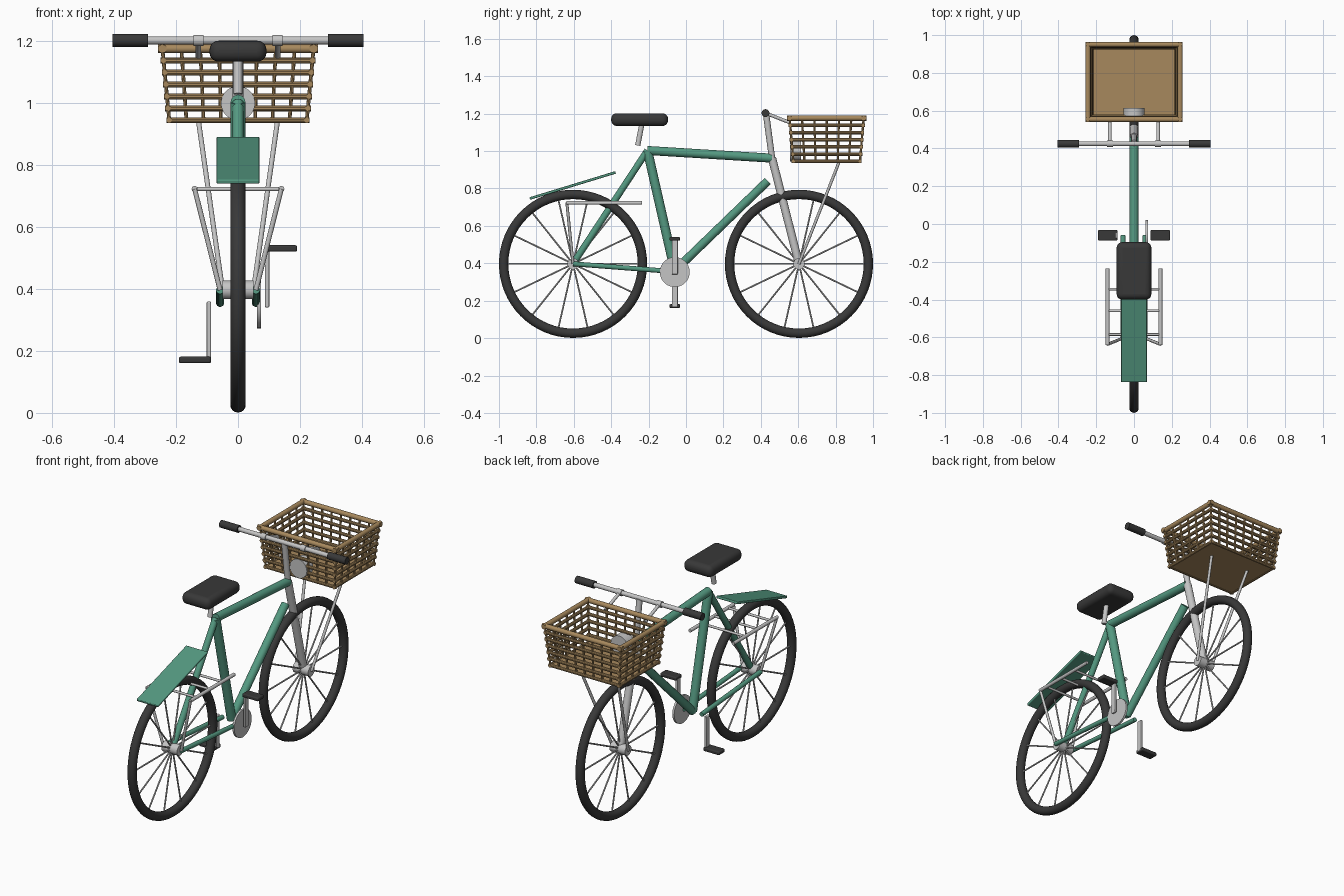
import bpy, bmesh, math
from mathutils import Vector, Matrix

cube = bpy.data.objects.get("Cube")
if cube:
    bpy.data.objects.remove(cube)


def material(name, rgb):
    m = bpy.data.materials.new(name)
    m.use_nodes = True
    m.diffuse_color = (*rgb, 1)
    m.node_tree.nodes["Principled BSDF"].inputs["Base Color"].default_value = (*rgb, 1)
    return m


GREEN = material("frame green", (0.09, 0.32, 0.22))
METAL = material("light metal", (0.56, 0.56, 0.56))
BLACK = material("dark rubber", (0.04, 0.04, 0.04))
WICKER = material("wicker tan", (0.39, 0.25, 0.11))


def finish(name, bm, mat):
    me = bpy.data.meshes.new(name)
    bm.to_mesh(me)
    bm.free()
    me.materials.append(mat)
    me.shade_smooth()
    me.set_sharp_from_angle(angle=math.radians(35))
    ob = bpy.data.objects.new(name, me)
    bpy.context.collection.objects.link(ob)
    return ob


def rods(name, mat, items, sides=16):
    """One object made of straight round rods (start, end, radius)."""
    bm = bmesh.new()
    for a, b, r in items:
        a, b = Vector(a), Vector(b)
        turn = (b - a).to_track_quat('Z', 'Y').to_matrix().to_4x4()
        bmesh.ops.create_cone(bm, cap_ends=True, segments=sides, radius1=r, radius2=r,
                              depth=(b - a).length,
                              matrix=Matrix.Translation((a + b) / 2) @ turn)
    return finish(name, bm, mat)


def box(name, mat, centre, size, bevel, tilt=0, segments=3):
    bm = bmesh.new()
    bmesh.ops.create_cube(bm, size=1, matrix=Matrix.Translation(centre)
                          @ Matrix.Rotation(tilt, 4, 'X') @ Matrix.Diagonal((*size, 1)))
    ob = finish(name, bm, mat)
    mod = ob.modifiers.new("rounding", 'BEVEL')
    mod.width, mod.segments = bevel, segments
    return ob


# Wheels: tyre, spokes and hub
AXLE_Z, AXLE_Y = 0.397, 0.604
for end, y in (("rear", -AXLE_Y), ("front", AXLE_Y)):
    bpy.ops.mesh.primitive_torus_add(major_radius=0.371, minor_radius=0.025,
                                     major_segments=64, minor_segments=16,
                                     location=(0, y, AXLE_Z), rotation=(0, math.pi / 2, 0))
    tyre = bpy.context.object
    tyre.name = end + "_tyre"
    tyre.data.materials.append(BLACK)
    tyre.data.shade_smooth()
    spokes = []
    for i in range(14):
        t = math.tau * i / 14
        spokes.append(((0, y, AXLE_Z),
                       (0, y + 0.36 * math.cos(t), AXLE_Z + 0.36 * math.sin(t)), 0.0045))
    rods(end + "_spokes", METAL, spokes, 8)
    rods(end + "_hub", METAL, [((-0.05, y, AXLE_Z), (0.05, y, AXLE_Z), 0.03)], 24)

# Frame tubes
seat_top, crank = (0, -0.206, 1.003), (0, -0.06, 0.36)
head, rear_axle = (0, 0.46, 0.962), (0, -AXLE_Y, AXLE_Z)
rods("top_tube", GREEN, [(seat_top, head, 0.024)])
rods("seat_tube", GREEN, [(seat_top, crank, 0.025)])
rods("down_tube", GREEN, [(crank, (0, 0.437, 0.84), 0.023)])
rods("seat_stay", GREEN, [(seat_top, rear_axle, 0.018)])
rods("chain_stays", GREEN, [((s * 0.058, -AXLE_Y, AXLE_Z), (s * 0.058, -0.06, 0.355), 0.013)
                            for s in (-1, 1)])

# Fork, stem and handlebar
rods("fork", METAL, [(head, (0, AXLE_Y, AXLE_Z), 0.022)])
rods("stem", METAL, [(head, (0, 0.428, 1.2), 0.017)])
BAR = (0.425, 1.203)
rods("handlebar", METAL, [((-0.39, *BAR), (0.39, *BAR), 0.013)])
rods("handle_grips", BLACK, [((s * 0.29, *BAR), (s * 0.406, *BAR), 0.021) for s in (-1, 1)])

# Saddle and post
box("saddle", BLACK, (0, -0.248, 1.168), (0.184, 0.304, 0.068), 0.03, segments=5)
rods("seat_post", METAL, [((0, -0.258, 1.03), (0, -0.235, 1.15), 0.014)])

# Rear mudguard plate
rise, run = 0.14, 0.459
box("rear_mudguard", GREEN, (0, -0.606, 0.816), (0.138, math.hypot(rise, run), 0.014),
    0.004, math.atan2(rise, run))

# Luggage rack
RACK_Z, RACK_X = 0.723, 0.14
rack = [((-RACK_X, y, RACK_Z), (RACK_X, y, RACK_Z), 0.007) for y in (-0.345, -0.46, -0.585)]
for s in (-1, 1):
    rack.append(((s * RACK_X, -0.64, RACK_Z), (s * RACK_X, -0.235, RACK_Z), 0.01))
    rack.append(((s * RACK_X, -0.637, RACK_Z), (s * 0.058, -AXLE_Y, AXLE_Z), 0.008))
rods("luggage_rack", METAL, rack, 12)

# Chainring, cranks and pedals
rods("chainring", METAL, [((0.062, -0.06, 0.353), (0.074, -0.06, 0.353), 0.08)], 40)
for side, s in (("left", 1), ("right", -1)):
    box(side + "_crank", METAL, (s * 0.094, -0.06, 0.35 + s * 0.088),
        (0.014, 0.032, 0.195), 0.004)
    box(side + "_pedal", BLACK, (s * 0.139, -0.06, 0.351 + s * 0.18),
        (0.104, 0.056, 0.021), 0.006)

# Basket: stacked rails that widen upward, stakes, rim and floor
LOW, HIGH, MID_Y = 0.945, 1.176, 0.752


def corners(t):
    hx, hy = 0.222 + 0.022 * t, 0.178 + 0.02 * t
    z = LOW + (HIGH - LOW) * t
    return [Vector((sx * hx, MID_Y + sy * hy, z))
            for sx, sy in ((-1, -1), (1, -1), (1, 1), (-1, 1))]


def ring(t, r):
    c = corners(t)
    out = []
    for i in range(4):
        a, b = c[i], c[(i + 1) % 4]
        d = (b - a).normalized() * r
        out.append((a - d, b + d, r))
    return out


rails = []
for k in range(6):
    rails += ring(k / 6, 0.0095)
rods("basket_rails", WICKER, rails, 10)
rods("basket_rim", WICKER, ring(1, 0.014), 12)
stakes = []
lower, upper = corners(0), corners(1)
for i in range(4):
    j = (i + 1) % 4
    count = 8 if i % 2 == 0 else 6
    for k in range(count):
        f = k / count
        stakes.append((lower[i].lerp(lower[j], f), upper[i].lerp(upper[j], f), 0.006))
rods("basket_stakes", WICKER, stakes, 8)
box("basket_floor", WICKER, (0, MID_Y, LOW), (0.444, 0.356, 0.012), 0.003)

# Basket brackets and struts
for s in (-1, 1):
    side = "left" if s > 0 else "right"
    x = s * 0.128
    rods(side + "_basket_bracket", METAL,
         [((x, 0.425, 1.203), (x, 0.56, 1.15), 0.009),
          ((x - 0.016, *BAR), (x + 0.016, *BAR), 0.018)])
    rods(side + "_basket_strut", METAL,
         [((x, 0.82, LOW), (s * 0.05, AXLE_Y, AXLE_Z), 0.008)])

# Headlamp
rods("headlamp", METAL, [((0, 0.555, 1.0), (0, 0.615, 1.0), 0.055)], 32)
